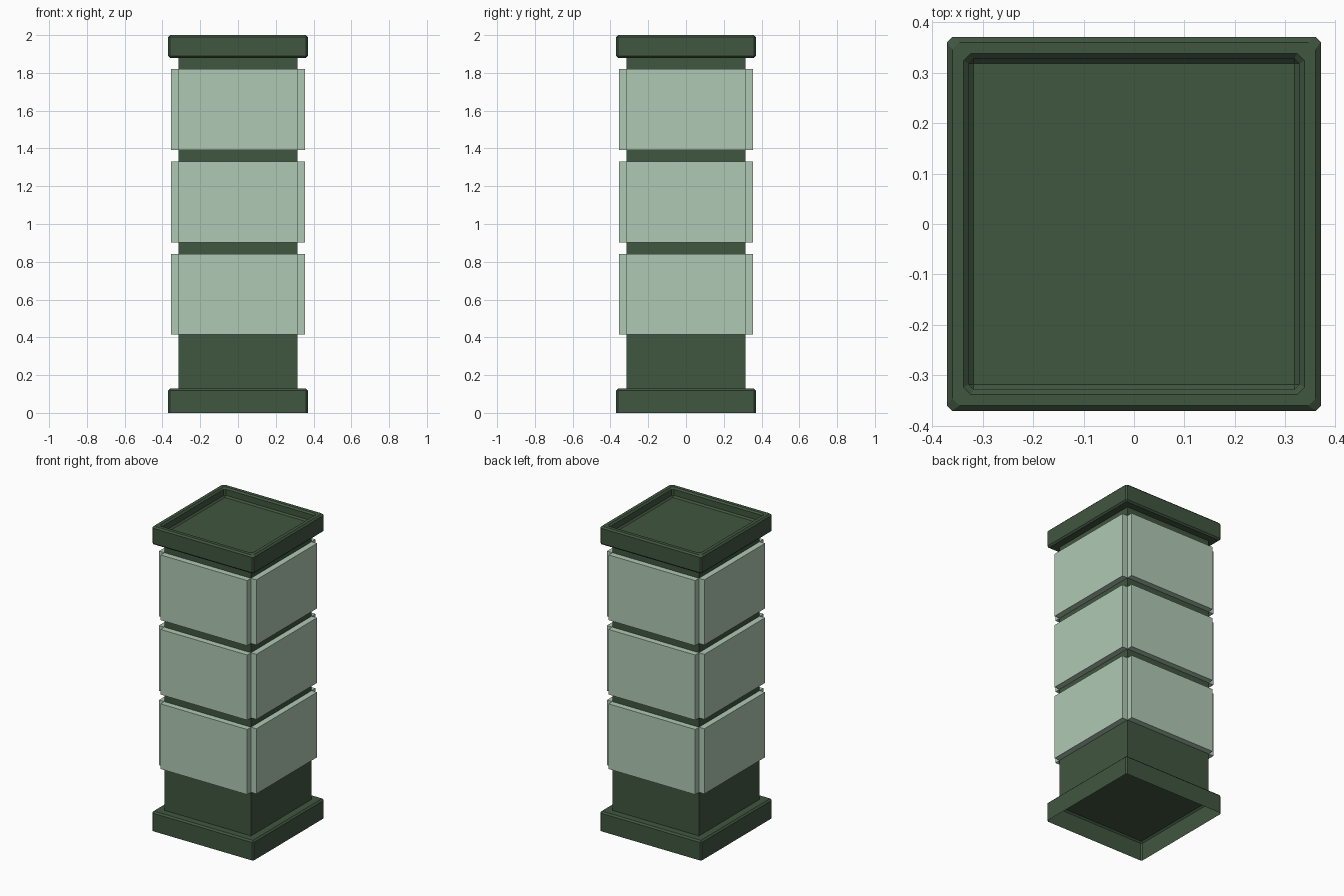
import bpy, bmesh
from math import pi
from mathutils import Matrix, Vector

cube = bpy.data.objects.get("Cube")
if cube:
    bpy.data.objects.remove(cube, do_unlink=True)


def material(name, rgb):
    m = bpy.data.materials.new(name)
    m.use_nodes = True
    m.diffuse_color = (*rgb, 1)
    m.node_tree.nodes["Principled BSDF"].inputs["Base Color"].default_value = (*rgb, 1)
    return m


DARK = material("dark green", (0.051, 0.093, 0.051))
LIGHT = material("pale green", (0.434, 0.584, 0.462))


def box(x, y, z0, z1):
    """Box mesh with half sizes x and y between two heights."""
    bm = bmesh.new()
    bmesh.ops.create_cube(bm, size=2)
    for v in bm.verts:
        v.co = Vector((v.co.x * x, v.co.y * y, z1 if v.co.z > 0 else z0))
    bm.normal_update()
    return bm


def face(bm, up):
    return next(f for f in bm.faces if f.normal.z * up > 0.9)


def chamfer(bm):
    """Cut a small flat chamfer on every edge that joins two faces."""
    edges = [e for e in bm.edges if len(e.link_faces) == 2]
    bmesh.ops.bevel(bm, geom=edges, offset=CHAMFER, segments=1,
                    affect='EDGES', clamp_overlap=True)


def finish(bm, name, mat):
    me = bpy.data.meshes.new(name)
    bm.to_mesh(me)
    bm.free()
    me.materials.append(mat)
    ob = bpy.data.objects.new(name, me)
    bpy.context.collection.objects.link(ob)
    return ob


CHAMFER = 0.01
RIM, BODY, FRONT = 0.37, 0.315, 0.354
BASE_TOP, CAP_BOTTOM = 0.128, 1.88

# Base: a chamfered tray, open underneath
bm = box(RIM, RIM, 0, BASE_TOP)
bmesh.ops.delete(bm, geom=[face(bm, -1)], context='FACES_ONLY')
chamfer(bm)
finish(bm, "base", DARK)

# Column: four walls between base and cap
bm = box(BODY, BODY, BASE_TOP, CAP_BOTTOM)
bmesh.ops.delete(bm, geom=[face(bm, 1), face(bm, -1)], context='FACES_ONLY')
finish(bm, "column", DARK)

# Cap: chamfered slab with a sunken top
bm = box(RIM, RIM, CAP_BOTTOM, 2)
top = face(bm, 1)
bmesh.ops.inset_region(bm, faces=[top], thickness=0.06)
floor = bmesh.ops.extrude_face_region(bm, geom=[top])
bmesh.ops.translate(bm, vec=(0, 0, -0.06),
                    verts=[g for g in floor["geom"] if isinstance(g, bmesh.types.BMVert)])
if top.is_valid:
    bmesh.ops.delete(bm, geom=[top], context='FACES_ONLY')
bmesh.ops.recalc_face_normals(bm, faces=bm.faces)
chamfer(bm)
finish(bm, "cap", DARK)

# Panels: three tiers with one plate on each side
for tier in range(3):
    z = 0.414 + 0.489 * tier
    for turn, side in enumerate(("front", "left", "back", "right")):
        bm = box(BODY, (FRONT - BODY) / 2, z, z + 0.428)
        bmesh.ops.translate(bm, vec=(0, -(FRONT + BODY) / 2, 0), verts=bm.verts)
        bmesh.ops.rotate(bm, matrix=Matrix.Rotation(turn * pi / 2, 3, 'Z'), verts=bm.verts)
        finish(bm, f"{side}_panel_{tier + 1}", LIGHT)
